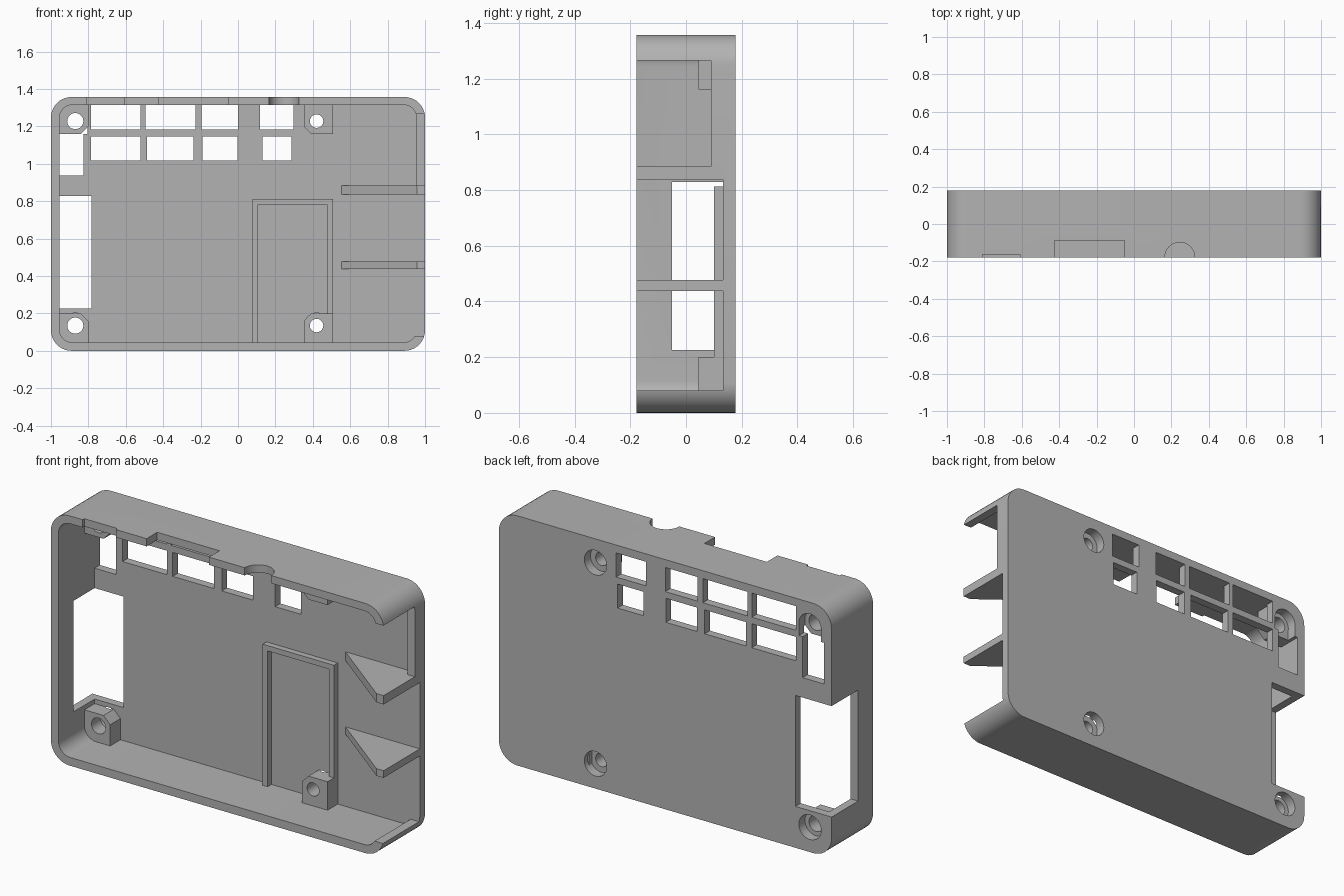
import bpy, bmesh
from math import sin, cos, pi

if "Cube" in bpy.data.objects:
    bpy.data.objects.remove(bpy.data.objects["Cube"])

grey = bpy.data.materials.new("matte grey")
grey.use_nodes = True
colour = (0.45, 0.45, 0.45, 1)
grey.diffuse_color = colour
grey.node_tree.nodes["Principled BSDF"].inputs["Base Color"].default_value = colour

HEIGHT, BACK, FLOOR, WALL = 1.357, 0.178, 0.133, 0.045


def prism(name, outline, lo, hi, axis="y"):
    """Extrude a flat outline along y (outline in x, z) or z (outline in x, y)."""
    place = (lambda a, b, t: (a, t, b)) if axis == "y" else (lambda a, b, t: (a, b, t))
    bm = bmesh.new()
    ends = [[bm.verts.new(place(a, b, t)) for a, b in outline] for t in (lo, hi)]
    for ring in ends:
        bm.faces.new(ring)
    n = len(outline)
    for i in range(n):
        j = (i + 1) % n
        bm.faces.new((ends[0][i], ends[0][j], ends[1][j], ends[1][i]))
    bmesh.ops.recalc_face_normals(bm, faces=bm.faces)
    mesh = bpy.data.meshes.new(name)
    bm.to_mesh(mesh)
    bm.free()
    mesh.materials.append(grey)
    ob = bpy.data.objects.new(name, mesh)
    bpy.context.collection.objects.link(ob)
    return ob


def rect(x0, x1, z0, z1):
    return [(x0, z0), (x1, z0), (x1, z1), (x0, z1)]


def circle(cx, cz, r, n=32):
    return [(cx + r * cos(2 * pi * i / n), cz + r * sin(2 * pi * i / n)) for i in range(n)]


def rounded(x0, x1, z0, z1, r, n=10):
    corners = [(x1 - r, z1 - r), (x0 + r, z1 - r), (x0 + r, z0 + r), (x1 - r, z0 + r)]
    return [(cx + r * cos(pi / 2 * (k + i / n)), cz + r * sin(pi / 2 * (k + i / n)))
            for k, (cx, cz) in enumerate(corners) for i in range(n + 1)]


def cut(ob, outline, lo, hi, axis="y"):
    cutter = prism("cutter", outline, lo, hi, axis)
    mod = ob.modifiers.new("cut", "BOOLEAN")
    mod.operation, mod.solver, mod.object = "DIFFERENCE", "EXACT", cutter
    bpy.context.view_layer.objects.active = ob
    bpy.ops.object.modifier_apply(modifier=mod.name)
    bpy.data.objects.remove(cutter)


# Shell: rounded tray open to the front
shell = prism("case_shell", rounded(-1, 1, 0, HEIGHT, 0.11), -BACK, BACK)
cut(shell, rounded(-1 + WALL, 1 - WALL, WALL, HEIGHT - 0.042, 0.07), -0.3, FLOOR)

# Open end, with a low sill along its upper part
cut(shell, rect(0.9, 1.1, 0.08, 0.885), -0.3, FLOOR)
cut(shell, rect(0.9, 1.1, 0.885, 1.265), -0.3, 0.09)

# Large port through the side wall and back, small port in the back
cut(shell, rect(-1.1, -0.783, 0.225, 0.828), -0.05, 0.3)
cut(shell, rect(-0.955, -0.826, 0.936, 1.16), 0, 0.3)

# Two rows of rectangular windows in the back
for x0, x1 in [(-0.787, -0.52), (-0.495, -0.226), (-0.195, 0), (0.117, 0.296)]:
    cut(shell, rect(x0, x1, 1.183, 1.314), 0.05, 0.3)
for x0, x1 in [(-0.787, -0.52), (-0.486, -0.237), (-0.19, -0.004), (0.13, 0.287)]:
    cut(shell, rect(x0, x1, 1.017, 1.147), 0.05, 0.3)

# Notches in the front edge of the top wall
cut(shell, rect(-0.81, -0.61, -0.3, -0.163), 1.25, 1.5, "z")
cut(shell, rect(-0.425, -0.05, -0.3, -0.087), 1.25, 1.5, "z")
cut(shell, circle(0.245, -BACK, 0.08), 1.25, 1.5, "z")

# Screw bosses with one chamfered corner, drilled and counterbored from the back
parts = [shell]
C = 0.04
for side, x0, x1, cx, hole in [("right", -0.96, -0.8, -0.87, 0.043),
                               ("left", 0.507, 0.352, 0.42, 0.036)]:
    sx = 1 if x1 > x0 else -1
    for level, z0, z1, cz in [("lower", 0.04, 0.2, 0.135), ("upper", 1.318, 1.16, 1.228)]:
        sz = 1 if z1 > z0 else -1
        outline = [(x0, z0), (x1, z0), (x1, z1 - sz * C), (x1 - sx * C, z1), (x0, z1)]
        boss = prism(f"{level}_{side}_screw_boss", outline, 0.045, 0.15)
        for ob in (boss, shell):
            cut(ob, circle(cx, cz, hole), -0.1, 0.3)
            cut(ob, circle(cx, cz, 0.067), 0.125, 0.3)
            if side == "right" and level == "upper":
                cut(ob, rect(cx - 0.066, cx + 0.066, 1.159, cz), 0.125, 0.3)
        parts.append(boss)

# Raised three-sided rim on the floor
rim = [(0.078, 0.03), (0.078, 0.812), (0.507, 0.812), (0.507, 0.03),
       (0.477, 0.03), (0.477, 0.783), (0.108, 0.783), (0.108, 0.03)]
parts.append(prism("floor_rim", rim, 0.1, 0.15))

# Triangular fins at the open end
fin = [(0.553, FLOOR), (0.553, 0.14), (1, 0.14), (1, -BACK), (0.957, -BACK)]
for name, z0, z1 in [("lower_fin", 0.438, 0.477), ("upper_fin", 0.837, 0.885)]:
    parts.append(prism(name, fin, z0, z1, "z"))

# Smooth the rounded surfaces, keeping hard edges
bpy.ops.object.select_all(action="DESELECT")
for ob in parts:
    ob.select_set(True)
bpy.context.view_layer.objects.active = shell
bpy.ops.object.shade_smooth_by_angle(angle=pi / 6)
